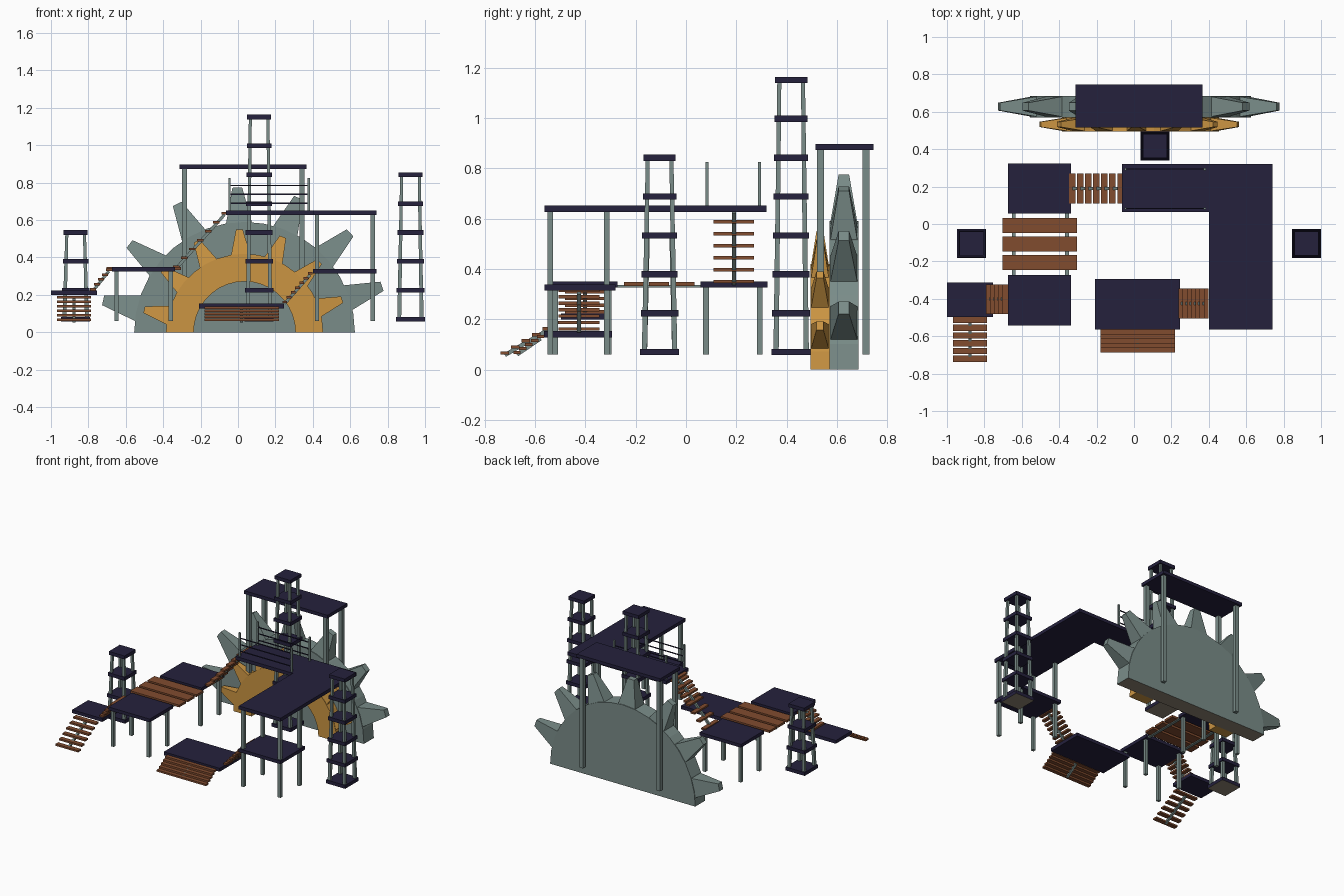
import bpy, bmesh, math
from mathutils import Vector, Matrix

if "Cube" in bpy.data.objects:
    bpy.data.objects.remove(bpy.data.objects["Cube"])


def material(name, rgb):
    m = bpy.data.materials.new(name)
    m.diffuse_color = (*rgb, 1)
    m.use_nodes = True
    m.node_tree.nodes["Principled BSDF"].inputs["Base Color"].default_value = m.diffuse_color
    return m


NAVY = material("navy", (0.018, 0.015, 0.046))
GREY = material("grey_green", (0.195, 0.265, 0.25))
ORANGE = material("amber", (0.6, 0.3, 0.055))
BROWN = material("brown_wood", (0.22, 0.072, 0.028))
TAN = material("tan_underside", (0.27, 0.23, 0.17))


def finish(name, bm, mat, under=None):
    bmesh.ops.recalc_face_normals(bm, faces=bm.faces)
    me = bpy.data.meshes.new(name)
    me.materials.append(mat)
    if under:
        me.materials.append(under)
        zmin = min(v.co.z for v in bm.verts)
        for f in bm.faces:
            if all(v.co.z < zmin + 0.001 for v in f.verts):
                f.material_index = 1
    bm.to_mesh(me)
    bm.free()
    ob = bpy.data.objects.new(name, me)
    bpy.context.collection.objects.link(ob)
    return ob


def add_box(bm, x0, x1, y0, y1, z0, z1):
    c = Vector(((x0 + x1) / 2, (y0 + y1) / 2, (z0 + z1) / 2))
    s = Matrix.Diagonal((abs(x1 - x0), abs(y1 - y0), abs(z1 - z0), 1))
    bmesh.ops.create_cube(bm, size=1, matrix=Matrix.Translation(c) @ s)


def boxes(name, mat, items, under=None):
    bm = bmesh.new()
    for b in items:
        add_box(bm, *b)
    return finish(name, bm, mat, under)


def add_beam(bm, a, b, ra, rb=None):
    """Square bar from a to b."""
    a, b = Vector(a), Vector(b)
    rb = ra if rb is None else rb
    d = b - a
    rot = d.to_track_quat('Z', 'Y').to_matrix().to_4x4()
    if abs(d.x) < 0.03 and abs(d.y) < 0.03:
        rot = Matrix.Identity(4)
    ring = []
    for p, r in ((a, ra), (b, rb)):
        ring.append([bm.verts.new(p + rot.to_3x3() @ Vector((sx * r, sy * r, 0)))
                     for sx, sy in ((-1, -1), (1, -1), (1, 1), (-1, 1))])
    bm.faces.new(ring[0])
    bm.faces.new(ring[1])
    for i in range(4):
        j = (i + 1) % 4
        bm.faces.new((ring[0][i], ring[0][j], ring[1][j], ring[1][i]))


def posts(name, xs, ys, z0, z1, r=0.0115):
    return boxes(name, GREY, [(x - r, x + r, y - r, y + r, z0, z1) for x in xs for y in ys])


# Half gears with tapered teeth
def gear(name, mat, r, inner, tip, y0, y1, base_w, tip_w, tip_d, under=None):
    cx, n = 0.035, 18
    ym, hd = (y0 + y1) / 2, (y1 - y0) / 2
    arc = [(math.cos(math.pi * i / n), math.sin(math.pi * i / n)) for i in range(n + 1)]
    bm = bmesh.new()
    prof = [(cx + r * c, r * s) for c, s in arc]
    if inner:
        prof += [(cx + inner * c, inner * s) for c, s in reversed(arc)]
    front = [bm.verts.new((x, y0, z)) for x, z in prof]
    back = [bm.verts.new((x, y1, z)) for x, z in prof]
    m = len(prof)
    for i in range(m):
        j = (i + 1) % m
        bm.faces.new((front[i], front[j], back[j], back[i]))
    for side in (front, back):
        if inner:
            for i in range(n):
                bm.faces.new((side[i], side[i + 1], side[m - 2 - i], side[m - 1 - i]))
        else:
            bm.faces.new(side)
    finish(name + "_body", bm, mat, under)

    bm = bmesh.new()
    for k in range(7):
        a = math.radians(18.5 + 24.8 * k)
        u, t = Vector((math.cos(a), 0, math.sin(a))), Vector((-math.sin(a), 0, math.cos(a)))
        rings = []
        for rad, w, d in ((r * 0.95, base_w, hd), (tip, tip_w, tip_d)):
            rings.append([bm.verts.new(Vector((cx, ym, 0)) + u * rad + t * (w * p) + Vector((0, d * q, 0)))
                          for p, q in ((-1, -1), (1, -1), (1, 1), (-1, 1))])
        bm.faces.new(rings[0])
        bm.faces.new(rings[1])
        for i in range(4):
            j = (i + 1) % 4
            bm.faces.new((rings[0][i], rings[0][j], rings[1][j], rings[1][i]))
    finish(name + "_teeth", bm, mat)


gear("large_gear", GREY, 0.59, 0, 0.775, 0.57, 0.685, 0.075, 0.026, 0.021, TAN)
gear("small_gear", ORANGE, 0.42, 0.272, 0.55, 0.495, 0.57, 0.055, 0.018, 0.014)


# Tapered towers with stacked plates
def tower(name, cx, cy, levels):
    z0, step = 0.07, 0.1545
    ztop = z0 + step * (levels - 1)
    plates = []
    for i in range(levels):
        h = 0.0775 - 0.0135 * i / (levels - 1)
        z = z0 + step * i
        plates.append((cx - h, cx + h, cy - h, cy + h, z - 0.0125, z + 0.0125))
    boxes(name + "_upper_plates", NAVY, plates[1:])
    boxes(name + "_base_plate", NAVY, plates[:1], TAN)
    bm = bmesh.new()
    for sx in (-1, 1):
        for sy in (-1, 1):
            add_beam(bm, (cx + sx * 0.06, cy + sy * 0.06, z0),
                     (cx + sx * 0.047, cy + sy * 0.047, ztop), 0.0105, 0.008)
    finish(name + "_posts", bm, GREY)


tower("left_tower", -0.868, -0.105, 4)
tower("right_tower", 0.922, -0.105, 6)
tower("back_tower", 0.113, 0.418, 8)

# Platforms
for name, b in {
    "roof": (-0.312, 0.367, 0.515, 0.745, 0.873, 0.897),
    "middle_right_platform": (0.4, 0.74, -0.563, -0.28, 0.314, 0.338),
    "back_left_platform": (-0.673, -0.337, 0.057, 0.323, 0.326, 0.35),
    "front_left_platform": (-0.673, -0.337, -0.543, -0.272, 0.326, 0.35),
    "entry_platform": (-1.0, -0.755, -0.497, -0.312, 0.2, 0.224),
    "low_front_platform": (-0.208, 0.247, -0.565, -0.295, 0.128, 0.153),
}.items():
    boxes(name, NAVY, [b])
bm = bmesh.new()
outline = [(-0.065, 0.065), (0.4, 0.065), (0.4, -0.563), (0.74, -0.563), (0.74, 0.32), (-0.065, 0.32)]
lface = bm.faces.new([bm.verts.new((x, y, 0.627)) for x, y in outline])
ext = bmesh.ops.extrude_face_region(bm, geom=[lface])
bmesh.ops.translate(bm, vec=(0, 0, 0.025), verts=[v for v in ext["geom"] if isinstance(v, bmesh.types.BMVert)])
finish("high_corner_platform", bm, NAVY)

# Platform posts
posts("roof_posts", (-0.285, 0.341), (0.535, 0.715), 0.06, 0.88, 0.0135)
posts("right_posts", (0.422, 0.72), (-0.54, -0.315), 0.06, 0.63)
posts("back_left_posts", (-0.65, -0.36), (0.08, 0.293), 0.06, 0.33)
posts("front_left_posts", (-0.65, -0.36), (-0.52, -0.308), 0.06, 0.33)

# Railings on the high platform
posts("railing_posts", (-0.045, 0.378), (0.083, 0.293), 0.64, 0.825, 0.006)
boxes("railing_bars", NAVY, [(-0.045, 0.378, y - 0.003, y + 0.003, z - 0.003, z + 0.003)
                             for y in (0.083, 0.293) for z in (0.69, 0.738, 0.785)])

# Plank bridge
boxes("bridge_planks", BROWN, [(-0.703, -0.305, y - 0.04, y + 0.04, 0.332, 0.348)
                               for y in (-0.007, -0.107, -0.207)])
boxes("bridge_beams", GREY, [(x - 0.01, x + 0.01, -0.28, 0.065, 0.326, 0.336) for x in (-0.643, -0.358)])


# Stairs: treads from a to b, with central stringer
def stairs(name, a, b, n, half_w, half_d):
    a, b = Vector(a), Vector(b)
    along_x = abs(b.x - a.x) > abs(b.y - a.y)
    hx, hy = (half_d, half_w) if along_x else (half_w, half_d)
    treads = []
    for i in range(n):
        p = a.lerp(b, i / (n - 1))
        treads.append((p.x - hx, p.x + hx, p.y - hy, p.y + hy, p.z - 0.0065, p.z + 0.0065))
    boxes(name + "_treads", BROWN, treads)
    bm = bmesh.new()
    drop = Vector((0, 0, -0.008))
    add_beam(bm, a + drop, b + drop, 0.008)
    finish(name + "_stringer", bm, GREY)


stairs("entry_stairs", (-0.877, -0.72, 0.066), (-0.877, -0.513, 0.187), 6, 0.092, 0.0165)
stairs("left_stairs", (-0.775, -0.402, 0.23), (-0.69, -0.402, 0.335), 5, 0.078, 0.0155)
stairs("high_stairs", (-0.33, 0.19, 0.35), (-0.073, 0.19, 0.636), 7, 0.081, 0.0165)
stairs("front_stairs", (0.02, -0.672, 0.068), (0.02, -0.578, 0.132), 5, 0.2, 0.0145)
stairs("right_stairs", (0.25, -0.425, 0.162), (0.386, -0.425, 0.315), 7, 0.081, 0.0125)
